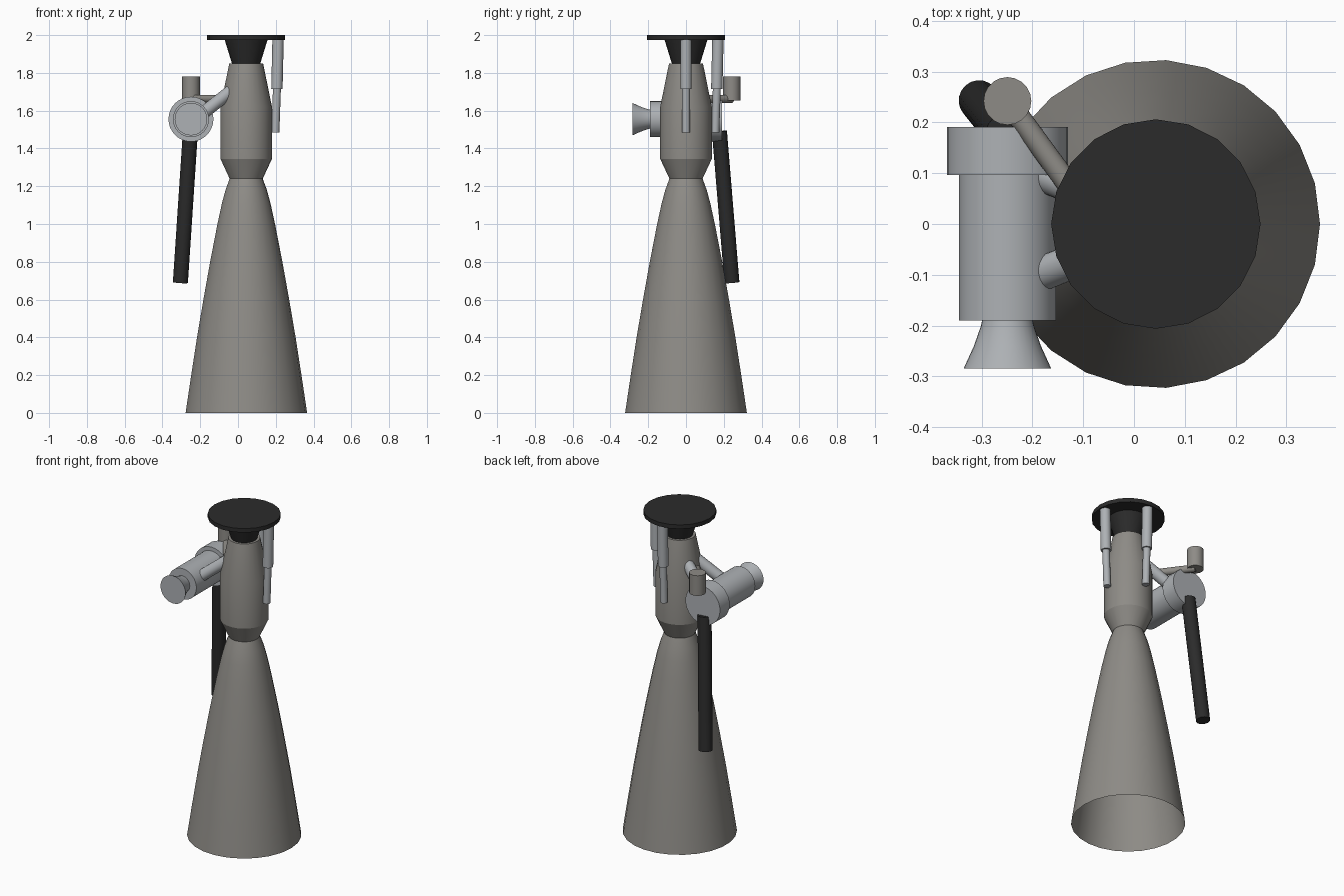
import bpy, math
from mathutils import Vector

if "Cube" in bpy.data.objects:
    bpy.data.objects.remove(bpy.data.objects["Cube"])


def material(name, rgb):
    m = bpy.data.materials.new(name)
    m.use_nodes = True
    m.diffuse_color = (*rgb, 1)
    m.node_tree.nodes["Principled BSDF"].inputs["Base Color"].default_value = (*rgb, 1)
    return m


WARM = material("warm grey metal", (0.27, 0.26, 0.24))
LIGHT = material("light grey metal", (0.42, 0.44, 0.46))
BLACK = material("matte black", (0.024, 0.024, 0.024))
AXIS = 0.043  # x of the main engine axis


def lathe(name, profile, mat, start, direction=(0, 0, 1), sides=24, caps=True):
    """Spin (radius, distance) rings about a line through start."""
    turn = Vector((0, 0, 1)).rotation_difference(Vector(direction))
    verts, faces = [], []
    for r, d in profile:
        for i in range(sides):
            a = math.tau * i / sides
            verts.append(turn @ Vector((r * math.cos(a), r * math.sin(a), d)) + Vector(start))
    for k in range(len(profile) - 1):
        for i in range(sides):
            j, a, b = (i + 1) % sides, k * sides, (k + 1) * sides
            faces.append((a + i, a + j, b + j, b + i))
    if caps:
        faces.append(tuple(reversed(range(sides))))
        faces.append(tuple(range(len(verts) - sides, len(verts))))
    mesh = bpy.data.meshes.new(name)
    mesh.from_pydata(verts, [], faces)
    mesh.materials.append(mat)
    ob = bpy.data.objects.new(name, mesh)
    bpy.context.collection.objects.link(ob)
    bpy.ops.object.select_all(action="DESELECT")
    ob.select_set(True)
    bpy.context.view_layer.objects.active = ob
    bpy.ops.object.shade_smooth_by_angle(angle=math.radians(22))
    return ob


def tube(name, p, q, r, mat, sides=20):
    d = Vector(q) - Vector(p)
    return lathe(name, [(r, 0), (r, d.length)], mat, p, d.normalized(), sides)


# Main bell, open at the bottom
bell = [(0.323, 0), (0.293, 0.2), (0.262, 0.4), (0.228, 0.6), (0.192, 0.8),
        (0.153, 1.0), (0.129, 1.11), (0.11, 1.18), (0.088, 1.24)]
lathe("main_bell", bell, WARM, (AXIS, 0, 0), sides=25, caps=False)

# Combustion chamber
chamber = [(0.088, 1.24), (0.137, 1.345), (0.137, 1.62), (0.09, 1.85)]
lathe("combustion_chamber", chamber, WARM, (AXIS, 0, 0), sides=25)

# Mounting cone and plate
lathe("mount_cone", [(0.072, 1.84), (0.115, 1.98)], BLACK, (AXIS, 0, 0), sides=20)
lathe("mount_plate", [(0.206, 1.975), (0.206, 2.0)], BLACK, (AXIS, 0, 0), sides=20)

# Turbopump lying front to back, with its flange and small nozzle
PX, PZ = -0.249, 1.555
tube("pump_body", (PX, 0.1, PZ), (PX, -0.19, PZ), 0.0955, LIGHT, 32)
tube("pump_flange", (PX, 0.191, PZ), (PX, 0.096, PZ), 0.119, LIGHT, 32)
lathe("pump_nozzle", [(0.048, 0.18), (0.052, 0.2), (0.066, 0.24), (0.086, 0.284)],
      LIGHT, (PX, 0, PZ), (0, -1, 0), 32)

# Exhaust pipe hanging behind the pump
tube("exhaust_pipe", (-0.252, 0.177, 1.49), (-0.305, 0.243, 0.69), 0.04, BLACK)

# Inlet canister and its feed line
tube("inlet_canister", (PX, 0.242, 1.655), (PX, 0.242, 1.78), 0.047, WARM)
tube("feed_line", (PX, 0.242, 1.662), (-0.065, -0.01, 1.662), 0.022, WARM)

# Slanted arms joining pump and chamber
for side, label in ((-1, "front"), (1, "back")):
    tube(label + "_pump_arm", (-0.2, side * 0.105, 1.575), (-0.03, side * 0.038, 1.71), 0.034, LIGHT)

# Two-stage actuators on the left and back of the plate
for label, ux, uy in (("left", 1, 0), ("back", 0, 1)):
    top, mid, low = [(AXIS + ux * d, uy * d, z)
                     for d, z in ((0.169, 1.98), (0.163, 1.715), (0.155, 1.485))]
    tube(label + "_actuator_sleeve", mid, top, 0.03, LIGHT)
    tube(label + "_actuator_rod", low, mid, 0.021, LIGHT)
